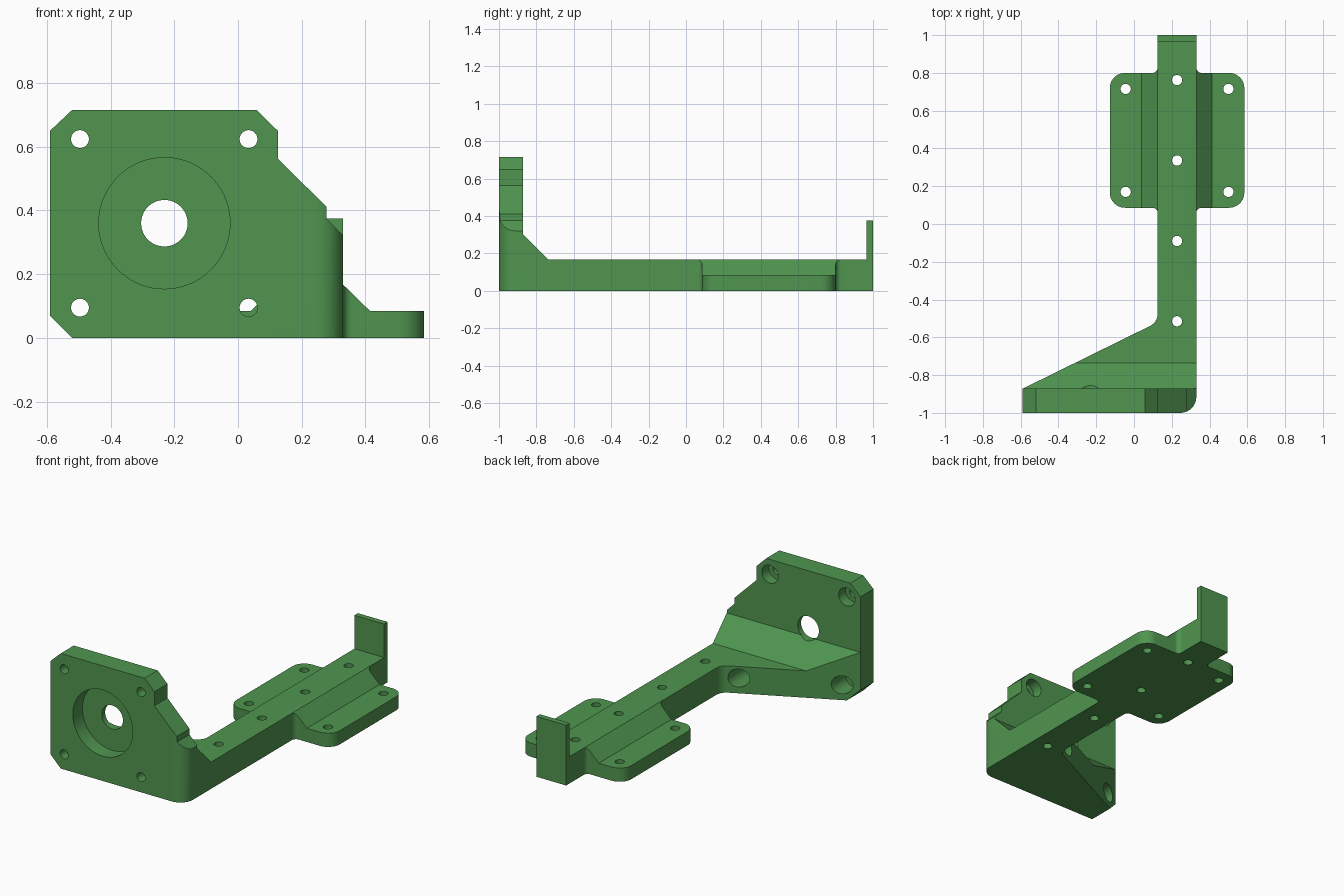
import bpy, bmesh, math
from mathutils import Vector, Matrix

if "Cube" in bpy.data.objects:
    bpy.data.objects.remove(bpy.data.objects["Cube"])

green = bpy.data.materials.new("green plastic")
green.diffuse_color = (0.08, 0.30, 0.08, 1)
green.use_nodes = True
green.node_tree.nodes["Principled BSDF"].inputs["Base Color"].default_value = green.diffuse_color


def rounded(points, steps=10):
    """Outline from (x, y, radius) points, with an arc at each rounded corner."""
    out = []
    n = len(points)
    for i, (x, y, r) in enumerate(points):
        p = Vector((x, y))
        if r == 0:
            out.append(p)
            continue
        a = (Vector(points[i - 1][:2]) - p).normalized()
        b = (Vector(points[(i + 1) % n][:2]) - p).normalized()
        half = a.angle(b) / 2
        centre = p + (a + b).normalized() * (r / math.sin(half))
        start = p + a * (r / math.tan(half)) - centre
        end = p + b * (r / math.tan(half)) - centre
        turn = math.atan2(start.x * end.y - start.y * end.x, start.dot(end))
        for k in range(steps + 1):
            out.append(centre + Matrix.Rotation(turn * k / steps, 2) @ start)
    return out


def prism(name, outline, axis, lo, hi):
    """Extrude a 2D outline along one axis from lo to hi."""
    place = {"x": lambda u, v, t: (t, u, v),
             "y": lambda u, v, t: (u, t, v),
             "z": lambda u, v, t: (u, v, t)}[axis]
    bm = bmesh.new()
    rings = [[bm.verts.new(place(p[0], p[1], t)) for p in outline] for t in (lo, hi)]
    bm.faces.new(rings[0])
    bm.faces.new(rings[1])
    n = len(outline)
    for i in range(n):
        j = (i + 1) % n
        bm.faces.new((rings[0][i], rings[0][j], rings[1][j], rings[1][i]))
    bmesh.ops.recalc_face_normals(bm, faces=bm.faces)
    mesh = bpy.data.meshes.new(name)
    bm.to_mesh(mesh)
    bm.free()
    mesh.materials.append(green)
    obj = bpy.data.objects.new(name, mesh)
    bpy.context.collection.objects.link(obj)
    return obj


def rod(x, y, r, axis, lo, hi, n=40):
    ring = [(x + r * math.cos(2 * math.pi * k / n), y + r * math.sin(2 * math.pi * k / n))
            for k in range(n)]
    return prism("hole_cutter", ring, axis, lo, hi)


def combine(target, tool, operation):
    """Apply a boolean and remove the tool."""
    bpy.context.view_layer.objects.active = target
    mod = target.modifiers.new("combine", "BOOLEAN")
    mod.operation, mod.object, mod.solver = operation, tool, "EXACT"
    bpy.ops.object.modifier_apply(modifier=mod.name)
    bpy.data.objects.remove(tool)


# Arm, sloped gusset and end tab from the side profile
bracket = prism("motor_bracket", [
    (-0.95, 0), (1, 0), (1, 0.375), (0.965, 0.375), (0.965, 0.167),
    (-0.735, 0.167), (-0.872, 0.304), (-0.95, 0.304)], "x", -0.7, 0.4)

# Upright mounting plate with clipped corners
plate = prism("mounting_plate", [
    (-0.59, 0), (0.4, 0), (0.4, 0.25), (0.277, 0.375), (0.277, 0.412),
    (0.125, 0.563), (0.125, 0.65), (0.058, 0.716), (-0.52, 0.716), (-0.59, 0.65)],
    "y", -1, -0.872)
combine(bracket, plate, "UNION")

# Trim to the plan outline of plate, gusset and arm
plan = prism("plan_outline", rounded([
    (-0.59, -1.0, 0), (0.33, -1.0, 0.085), (0.33, 1.1, 0), (0.125, 1.1, 0),
    (0.125, -0.52, 0.07), (-0.59, -0.872, 0)]), "z", -0.1, 1)
combine(bracket, plan, "INTERSECT")

# Clipped lower corner
corner = prism("corner_cutter", [(-0.7, -0.1), (-0.42, -0.1), (-0.7, 0.18)],
               "y", -1.1, -0.3)
combine(bracket, corner, "DIFFERENCE")

# Side wings with rounded corners, blended up to the arm
X0, X1, Y0, Y1, A0, A1 = -0.128, 0.584, 0.086, 0.8, 0.125, 0.33
wings = prism("wings", rounded([
    (X0, Y0, 0.08), (A0, Y0, 0.028), (A0, 0.03, 0), (A1, 0.03, 0),
    (A1, Y0, 0.028), (X1, Y0, 0.08), (X1, Y1, 0.08), (A1, Y1, 0.028),
    (A1, 0.86, 0), (A0, 0.86, 0), (A0, Y1, 0.028), (X0, Y1, 0.08)]), "z", 0, 0.3)
section = prism("wing_section", [
    (-0.3, -0.1), (0.8, -0.1), (0.8, 0.085), (0.414, 0.085), (A1, 0.167),
    (A0, 0.167), (0.04, 0.085), (-0.3, 0.085)], "y", -0.1, 1)
combine(wings, section, "INTERSECT")
combine(bracket, wings, "UNION")

# Screw holes down through arm and wings
spots = [(0.228, y) for y in (0.762, 0.336, -0.09, -0.515)]
spots += [(x, y) for x in (-0.044, 0.5) for y in (0.17, 0.715)]
for x, y in spots:
    combine(bracket, rod(x, y, 0.027, "z", -0.1, 0.3), "DIFFERENCE")

# Plate screw holes, counterbored from behind
for x in (-0.496, 0.033):
    for z in (0.095, 0.624):
        combine(bracket, rod(x, z, 0.028, "y", -1.1, -0.9), "DIFFERENCE")
        combine(bracket, rod(x, z, 0.056, "y", -0.94, -0.45), "DIFFERENCE")

# Shaft bore and round front recess
combine(bracket, rod(-0.231, 0.36, 0.073, "y", -1.1, -0.6, 56), "DIFFERENCE")
combine(bracket, rod(-0.231, 0.36, 0.206, "y", -1.1, -0.905, 72), "DIFFERENCE")

bpy.ops.object.select_all(action="DESELECT")
bracket.select_set(True)
bpy.context.view_layer.objects.active = bracket
bpy.ops.object.shade_smooth_by_angle(angle=math.radians(25))
